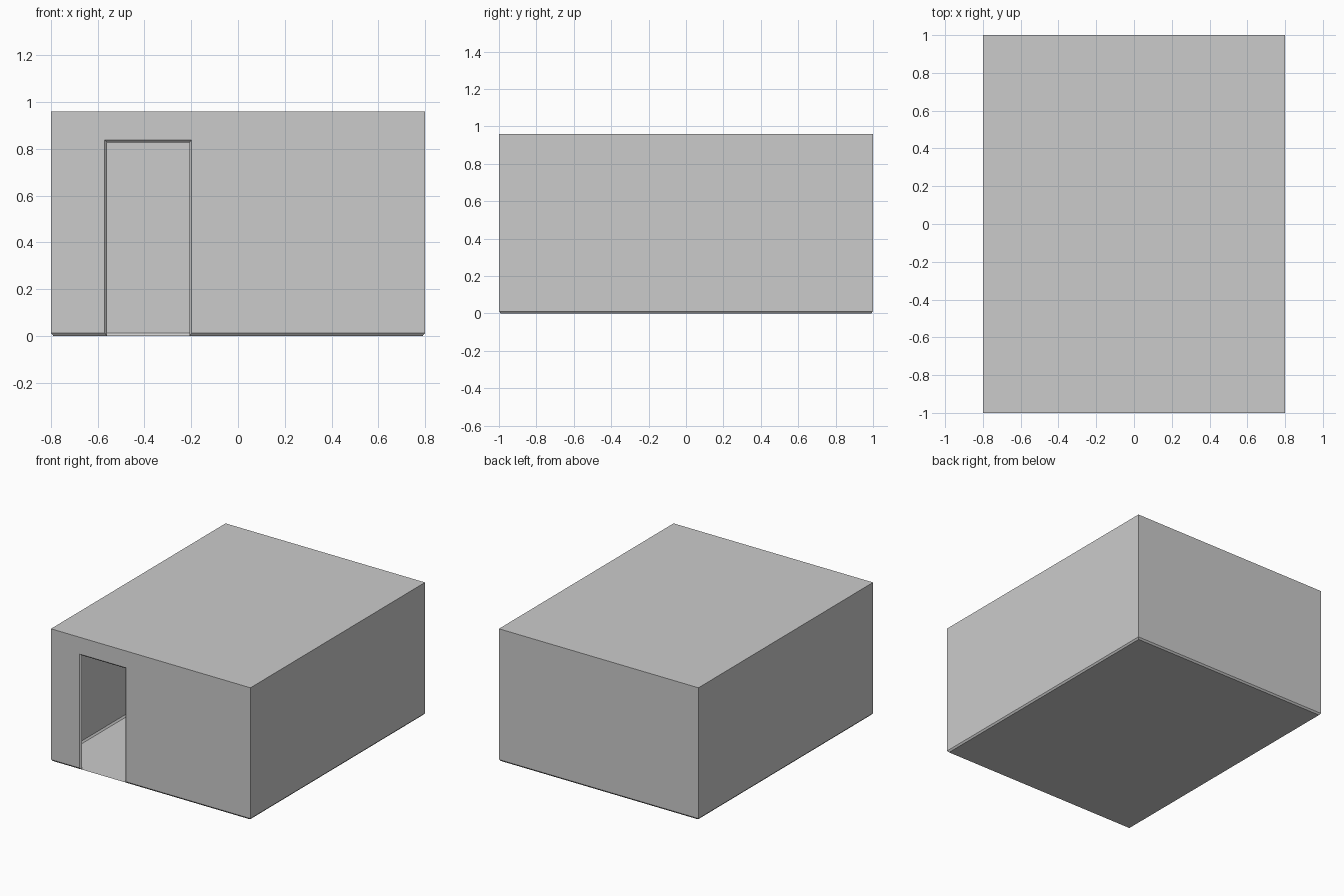
import bpy, bmesh

if "Cube" in bpy.data.objects:
    bpy.data.objects.remove(bpy.data.objects["Cube"])

W, D, H = 0.8, 1.0, 0.96          # half width, half depth, height
B = 0.012                         # width of the chamfer along floor and doorway
L, R, T = -0.57, -0.198, 0.838    # doorway left, right, top

bm = bmesh.new()


def verts(points):
    return [bm.verts.new(p) for p in points]


# rim where walls end: along the ground and around the doorway
outer = verts([(-W, -D, B), (L, -D, B), (L, -D, T), (R, -D, T), (R, -D, B),
               (W, -D, B), (W, D, B), (-W, D, B)])
# same loop, stepped inwards to the floor and doorway edge
w, d = W - 0.01, D - 0.01
l, r, t = L + 0.01, R - 0.01, T - 0.01
inner = verts([(-w, -d, 0), (l, -d, 0), (l, -d, t), (r, -d, t), (r, -d, 0),
               (w, -d, 0), (w, d, 0), (-w, d, 0)])
roof = verts([(-W, -D, H), (W, -D, H), (W, D, H), (-W, D, H)])

# chamfer strip
n = len(outer)
for i in range(n):
    j = (i + 1) % n
    bm.faces.new((outer[i], inner[i], inner[j], outer[j]))

# front wall with doorway, then right, back and left walls
bm.faces.new(outer[:6] + [roof[1], roof[0]])
bm.faces.new((outer[5], outer[6], roof[2], roof[1]))
bm.faces.new((outer[6], outer[7], roof[3], roof[2]))
bm.faces.new((outer[7], outer[0], roof[0], roof[3]))

# roof and floor
bm.faces.new(roof)
bm.faces.new([inner[i] for i in (7, 6, 5, 4, 1, 0)])

bmesh.ops.recalc_face_normals(bm, faces=bm.faces)
mesh = bpy.data.meshes.new("room_shell")
bm.to_mesh(mesh)
bm.free()
bpy.context.collection.objects.link(bpy.data.objects.new("room_shell", mesh))
